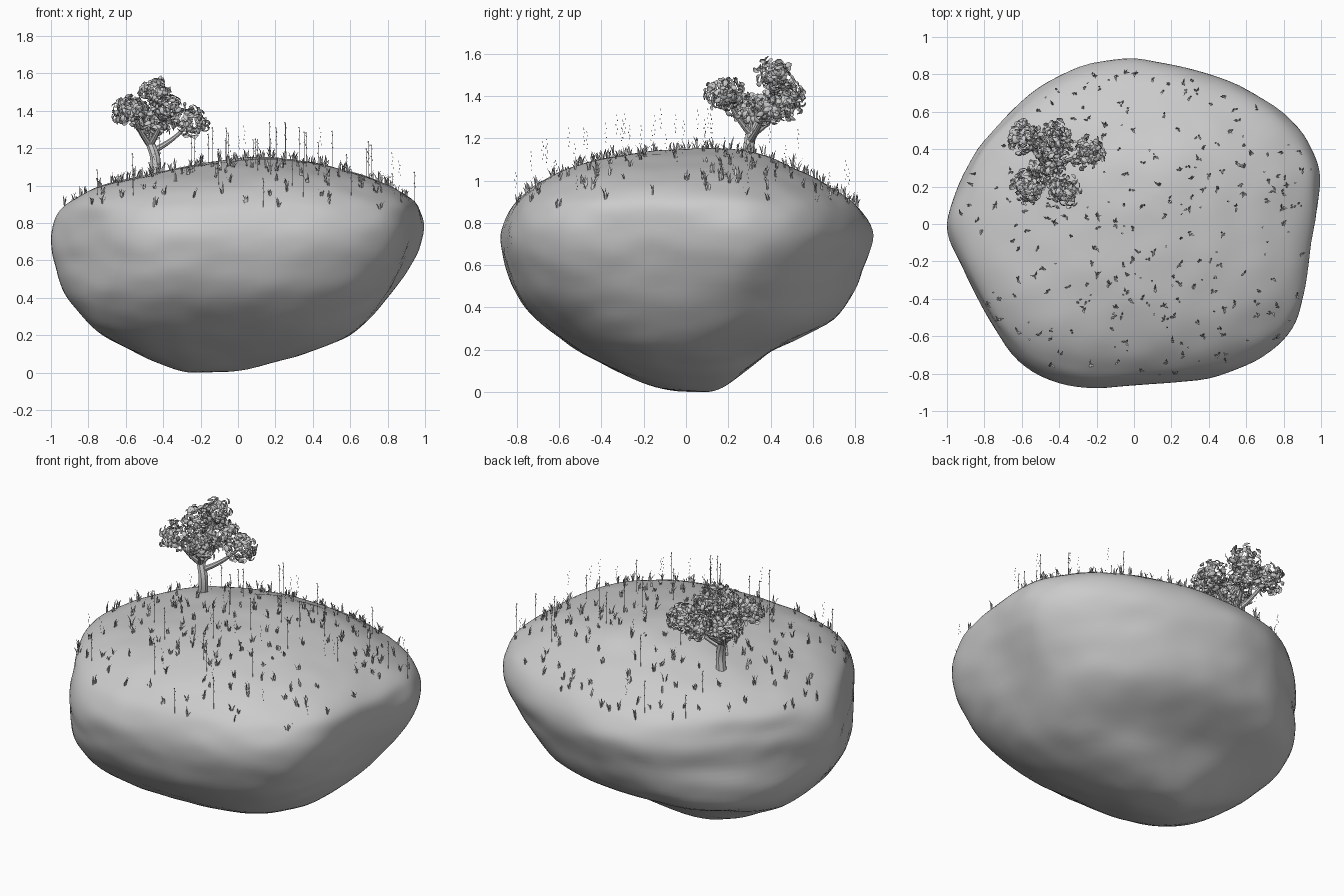
import bpy, bmesh, math, random
from mathutils import Vector, Matrix, noise
from mathutils.bvhtree import BVHTree

random.seed(7)
cube = bpy.data.objects.get("Cube")
if cube:
    bpy.data.objects.remove(cube, do_unlink=True)

stone = bpy.data.materials.new("stone grey")
stone.use_nodes = True
colour = (0.6, 0.6, 0.6, 1)
stone.diffuse_color = colour
stone.node_tree.nodes["Principled BSDF"].inputs["Base Color"].default_value = colour


def finish(bm, name, smooth=False):
    """Turn a bmesh into a named, coloured object."""
    mesh = bpy.data.meshes.new(name)
    bm.to_mesh(mesh)
    bm.free()
    mesh.materials.append(stone)
    if smooth:
        mesh.shade_smooth()
    obj = bpy.data.objects.new(name, mesh)
    bpy.context.collection.objects.link(obj)


def resample(points, steps, closed):
    """Catmull-Rom curve through points of any dimension."""
    n = len(points)
    pick = (lambda i: points[i % n]) if closed else (lambda i: points[min(max(i, 0), n - 1)])
    result = []
    for i in range(n if closed else n - 1):
        for s in range(steps):
            t = s / steps
            result.append([
                b + t * (c - a) / 2 + t * t * (a - 2.5 * b + 2 * c - d / 2)
                + t ** 3 * (1.5 * (b - c) + (d - a) / 2)
                for a, b, c, d in zip(pick(i - 1), pick(i), pick(i + 1), pick(i + 2))])
    if not closed:
        result.append(list(points[-1]))
    return result


# Island: a plan outline fitted to width and depth limits at each height
outline = resample([
    (.99, .22), (.95, .4), (.8, .6), (.5, .77), (.2, .86), (-.05, .89), (-.35, .83),
    (-.6, .66), (-.8, .45), (-.93, .22), (-1, 0), (-.93, -.2), (-.8, -.45), (-.65, -.7),
    (-.45, -.84), (-.2, -.88), (.1, -.86), (.4, -.83), (.65, -.74), (.82, -.6),
    (.9, -.4), (.94, -.1)], 5, True)
# each level: height, right limit, left limit, front limit, back limit
levels = resample([
    (0, -.25, -.06, -.05, .11), (.02, -.34, .05, -.14, .17), (.1, -.53, .37, -.33, .28),
    (.2, -.72, .6, -.52, .41), (.32, -.85, .74, -.68, .67), (.45, -.94, .85, -.8, .78),
    (.6, -.99, .95, -.86, .84), (.74, -1, 1, -.88, .88), (.85, -.96, .99, -.84, .83),
    (.92, -.89, .94, -.78, .75), (1, -.72, .8, -.67, .62), (1.06, -.46, .64, -.52, .5),
    (1.11, -.22, .45, -.33, .38), (1.14, 0, .25, -.1, .27), (1.15, .1, .14, .05, .15)], 5, False)


def plan_point(u, v, z):
    """Outline point, blending to a fuller rounded shape well above and below the rim."""
    v /= .885
    angle = math.atan2(v, u)
    c, s = math.cos(angle), math.sin(angle)
    power = 2.8 if u < 0 and z < .7 else 2.4
    radius = (abs(c) ** power + abs(s) ** power) ** (-1 / power)
    blend = min(1, max(0, (.6 - z) / .35, (z - .8) / .2))
    return u + (c * radius - u) * blend, v + (s * radius - v) * blend


bm = bmesh.new()
rings = []
for z, x0, x1, y0, y1 in levels:
    ring = []
    for u, v in outline:
        u, v = plan_point(u, v, z)
        ring.append(bm.verts.new(((x0 + x1 + u * (x1 - x0)) / 2, (y0 + y1 + v * (y1 - y0)) / 2, z)))
    rings.append(ring)
count = len(outline)
for low, high in zip(rings, rings[1:]):
    for i in range(count):
        j = (i + 1) % count
        bm.faces.new((low[i], low[j], high[j], high[i]))
bm.faces.new(rings[0][::-1])
bm.faces.new(rings[-1])
# round off the lip left between the levels, then add soft flattened lumps
for _ in range(4):
    bmesh.ops.smooth_vert(bm, verts=bm.verts, factor=.5,
                          use_axis_x=True, use_axis_y=True, use_axis_z=True)
bm.normal_update()
for v in bm.verts:
    p = v.co
    lump = noise.noise(p * 3) * .006 + noise.noise(Vector((p.x * 6, p.y * 6, p.z * 10))) * .006
    v.co = p + v.normal * (lump + .002)
lowest = min(v.co.z for v in bm.verts)
bmesh.ops.translate(bm, verts=bm.verts, vec=(0, 0, -lowest))
ground = BVHTree.FromBMesh(bm)
finish(bm, "island", smooth=True)


def on_ground(x, y):
    hit = ground.ray_cast(Vector((x, y, 3)), Vector((0, 0, -1)))
    return hit[0], hit[1]


taken = []


def random_spot():
    """A random place on the upper surface, clear of the trunk and of other plants."""
    while True:
        x, y = random.uniform(-.95, .96), random.uniform(-.82, .82)
        spot, normal = on_ground(x, y)
        if (spot and spot.z > .87 and normal.z > .25 and math.hypot(x + .45, y - .3) > .08
                and all((spot - other).length > .035 for other in taken)):
            taken.append(spot)
            return spot


def blade(bm, root, angle, length, lean, width):
    """One bent, pointed grass blade."""
    out = Vector((math.cos(angle), math.sin(angle), 0))
    side = Vector((-out.y, out.x, 0)) * width / 2
    middle = root + out * lean * .35 + Vector((0, 0, length * .6))
    tip = root + out * lean + Vector((0, 0, length))
    a, b, c, d, e = [bm.verts.new(p) for p in
                     (root - side * .6, root + side * .6, middle + side, middle - side, tip)]
    bm.faces.new((a, b, c, d))
    bm.faces.new((d, c, e))


# Grass tufts
bm = bmesh.new()
for _ in range(200):
    root = random_spot() - Vector((0, 0, .006))
    size = random.uniform(.7, 1.2)
    for _ in range(random.randint(3, 5)):
        start = root + Vector((random.uniform(-.008, .008), random.uniform(-.008, .008), 0))
        blade(bm, start, random.uniform(0, math.tau), size * random.uniform(.03, .065),
              size * random.uniform(.008, .028), .009)
finish(bm, "grass_tufts")

# Tall seed stalks: a flat stem with small seeds up its upper half
bm = bmesh.new()
for _ in range(48):
    root = random_spot()
    height = random.uniform(.13, .2)
    half, rise = Vector((.001, 0, 0)), Vector((0, 0, height))
    bm.faces.new([bm.verts.new(p) for p in
                  (root - half, root + half, root + rise + half, root + rise - half)])
    for k in range(5):
        angle = k * 2.4
        spot = root + Vector((math.cos(angle) * .004, math.sin(angle) * .004,
                              height * (.55 + .11 * k)))
        bmesh.ops.create_cone(bm, segments=3, radius1=.003, radius2=0, depth=.01,
                              matrix=Matrix.Translation(spot))
finish(bm, "seed_stalks")


# Tree trunk and branches
def limb(name, points, thick, thin):
    curve = bpy.data.curves.new(name, "CURVE")
    curve.dimensions = "3D"
    curve.bevel_depth = 1
    curve.bevel_resolution = 2
    curve.use_fill_caps = True
    spline = curve.splines.new("BEZIER")
    spline.bezier_points.add(len(points) - 1)
    for i, (bp, co) in enumerate(zip(spline.bezier_points, points)):
        bp.co = co
        bp.handle_left_type = bp.handle_right_type = "AUTO"
        bp.radius = thick + (thin - thick) * i / (len(points) - 1)
    curve.materials.append(stone)
    obj = bpy.data.objects.new(name, curve)
    bpy.context.collection.objects.link(obj)
    bpy.ops.object.select_all(action="DESELECT")
    obj.select_set(True)
    bpy.context.view_layer.objects.active = obj
    bpy.ops.object.convert(target="MESH")
    bpy.ops.object.shade_smooth_by_angle()


foot = on_ground(-.45, .3)[0]
fork = Vector((-.47, .31, 1.23))
limb("trunk", [foot - Vector((0, 0, .03)), Vector((-.442, .295, 1.14)), fork], .032, .024)
clumps = [Vector(c) for c in ((-.57, .2, 1.4), (-.38, .18, 1.41), (-.25, .38, 1.34), (-.44, .42, 1.5),
                              (-.58, .46, 1.4), (-.42, .46, 1.36), (-.46, .3, 1.33))]
for n, centre in enumerate(clumps):
    start = Vector((-.46, .3, 1.18)) if centre.x > -.3 else fork - Vector((0, 0, .015))
    bend = start.lerp(centre, .5) + Vector((0, 0, -.015))
    limb(f"branch_{n + 1}", [start, bend, centre], .018, .006)


# Foliage: cupped leaves scattered over each clump
def leaf(bm, centre, normal, length):
    spin = Matrix.Rotation(random.uniform(0, math.tau), 3, "Z")
    turn = normal.to_track_quat("Z", "Y").to_matrix() @ spin
    ribs = []
    for along, width, lift in ((-.5, .08, -.12), (-.15, .3, .04), (.2, .27, .04), (.5, .04, -.2)):
        ribs.append([bm.verts.new(centre + turn @ Vector((along, side * width,
                                                          lift - abs(side) * .1)) * length)
                     for side in (-1, 0, 1)])
    for a, b in zip(ribs, ribs[1:]):
        for i in (0, 1):
            bm.faces.new((a[i], b[i], b[i + 1], a[i + 1]))


def random_direction():
    return Vector([random.gauss(0, 1) for _ in range(3)]).normalized()


bm = bmesh.new()
for centre in clumps:
    for _ in range(130):
        way = random_direction()
        reach = random.uniform(.5, 1.05)
        spot = centre + Vector((way.x * .1, way.y * .1, way.z * .085)) * reach
        leaf(bm, spot, (way + random_direction() * .7).normalized(), random.uniform(.028, .045))
finish(bm, "foliage", smooth=True)
